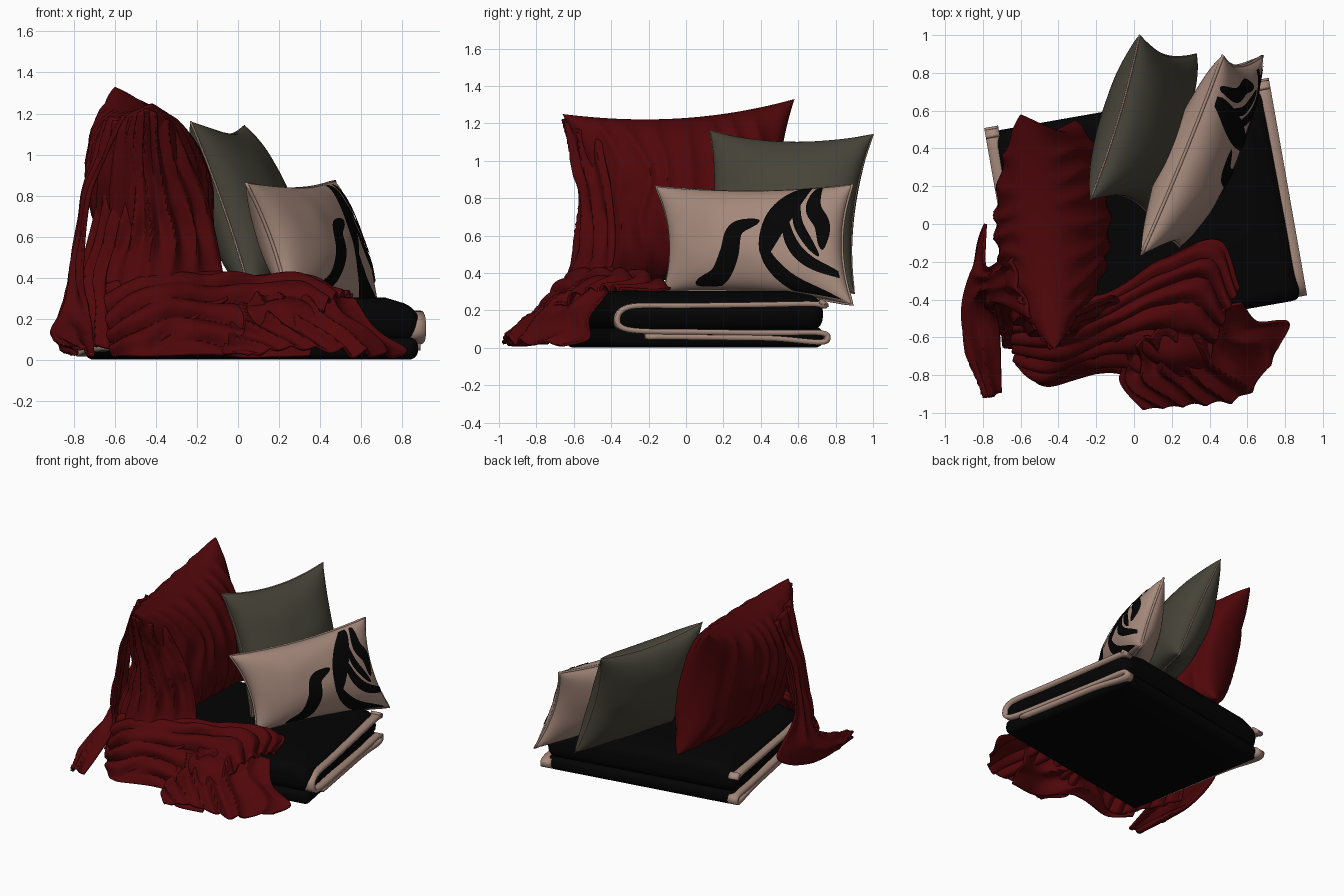
import bpy, bmesh, math
from mathutils import Vector, Matrix, noise

old = bpy.data.objects.get("Cube")
if old:
    bpy.data.objects.remove(old, do_unlink=True)


def material(name, rgb):
    m = bpy.data.materials.new(name)
    m.use_nodes = True
    m.diffuse_color = (*rgb, 1)
    bsdf = m.node_tree.nodes["Principled BSDF"]
    bsdf.inputs["Base Color"].default_value = (*rgb, 1)
    bsdf.inputs["Roughness"].default_value = 0.9
    return m


RED = material("deep red", (0.08, 0.002, 0.003))
BEIGE = material("warm beige", (0.38, 0.25, 0.20))
OLIVE = material("olive grey", (0.062, 0.058, 0.04))
BLACK = material("soft black", (0.001, 0.001, 0.001))


def finish(name, bm, mat, angle=50):
    mesh = bpy.data.meshes.new(name)
    bm.to_mesh(mesh)
    bm.free()
    ob = bpy.data.objects.new(name, mesh)
    bpy.context.collection.objects.link(ob)
    mesh.materials.append(mat)
    bpy.ops.object.select_all(action='DESELECT')
    ob.select_set(True)
    bpy.context.view_layer.objects.active = ob
    bpy.ops.object.shade_smooth_by_angle(angle=math.radians(angle))
    return ob


def grid(bm, fn, nu, nv, flip=False):
    """Quad grid from a function of (s, t) in 0..1."""
    vs = [[bm.verts.new(fn(i / nu, j / nv)) for j in range(nv + 1)] for i in range(nu + 1)]
    for i in range(nu):
        for j in range(nv):
            q = [vs[i][j], vs[i + 1][j], vs[i + 1][j + 1], vs[i][j + 1]]
            bm.faces.new(q[::-1] if flip else q)


def spline(pts, t):
    """Smooth curve through points."""
    n = len(pts) - 1
    k = min(int(t * n), n - 1)
    f = t * n - k
    b, c = pts[k], pts[k + 1]
    a = pts[k - 1] if k else b * 2 - c
    d = pts[k + 2] if k + 2 <= n else c * 2 - b
    return 0.5 * (2 * b + (c - a) * f + (2 * a - 5 * b + 4 * c - d) * f ** 2
                  + (3 * b - a - 3 * c + d) * f ** 3)


def cloth(name, rows, mat, nu, nv, folds=0, amp=0.0, crumple=0.0, thick=0.014):
    """Sheet lofted through rows of points, with folds running from row to row."""
    rows = [[Vector(p) for p in r] for r in rows]

    def base(s, t):
        return spline([spline(r, t) for r in rows], s)

    def fn(s, t):
        p = base(s, t)
        if not amp:
            return p
        e = 0.01
        n = (base(min(s + e, 1), t) - base(max(s - e, 0), t)).cross(
            base(s, min(t + e, 1)) - base(s, max(t - e, 0))).normalized()
        phase = folds * t * math.pi + 0.8 * math.sin(4 * s) + 1.5 * noise.noise(p * 2.5)
        wave = (1 - 2 * abs(math.sin(phase))) * (0.7 + noise.noise(p * 4))
        rim = min(1, 0.35 + 6 * min(t, 1 - t))
        p = p + n * rim * (amp * wave + crumple * noise.noise(p * 5))
        p.z = max(p.z, 0.012)
        return p

    bm = bmesh.new()
    grid(bm, fn, nu, nv)
    ob = finish(name, bm, mat)
    mod = ob.modifiers.new("thickness", 'SOLIDIFY')
    mod.thickness = thick
    mod.offset = 0
    return ob


def pillow_surface(ft, bt, bb, fb, thick, pinch, ripple=0.0):
    """Point on a cushion: u runs front to back, v bottom to top, side is +1 or -1."""
    ft, bt, bb, fb = map(Vector, (ft, bt, bb, fb))
    normal = (bt - ft).cross(ft - fb).normalized()

    def fn(u, v, side, lift=0.0):
        a = (u * (1 - pinch * (1 - v * v)) + 1) / 2
        b = (v * (1 - pinch * (1 - u * u)) + 1) / 2
        p = fb.lerp(bb, a).lerp(ft.lerp(bt, a), b)
        bulge = max(0, (1 - u * u) * (1 - v * v))
        h = thick * bulge ** 0.43 + lift
        crease = abs(math.sin(13 * u + 2 * noise.noise(Vector((u * 2, v * 1.5, side)))))
        h += ripple * (0.5 - crease) * min(1, bulge * 5)
        h += 0.012 * noise.noise(p * 5) * bulge ** 0.5
        return p + normal * h * side
    return fn


def pillow(name, surf, mat, res=56):
    bm = bmesh.new()
    for side in (1, -1):
        grid(bm, lambda s, t: surf(math.sin((s - 0.5) * math.pi),
                                   math.sin((t - 0.5) * math.pi), side),
             res, res, side < 0)
    bmesh.ops.remove_doubles(bm, verts=bm.verts, dist=0.0008)
    return finish(name, bm, mat, 70)


def piping(name, surf, mat, radius):
    cu = bpy.data.curves.new(name, 'CURVE')
    cu.dimensions = '3D'
    cu.bevel_depth = radius
    cu.bevel_resolution = 1
    sp = cu.splines.new('POLY')
    n = 20
    edge = [-1 + 2 * i / n for i in range(n)]
    loop = ([(e, 1) for e in edge] + [(1, -e) for e in edge]
            + [(-e, -1) for e in edge] + [(-1, e) for e in edge])
    sp.points.add(len(loop) - 1)
    for pt, (u, v) in zip(sp.points, loop):
        pt.co = (*surf(u, v, 1), 1)
    sp.use_cyclic_u = True
    cu.materials.append(mat)
    bpy.context.collection.objects.link(bpy.data.objects.new(name, cu))


# Folded blanket: two soft slabs sagging at the ends, and a beige binding along the folds
place = Matrix.Translation((0.065, 0.045, 0)) @ Matrix.Rotation(math.radians(10), 4, 'Z')
for name, z, size, bev, sag in (
        ("blanket_upper_fold", 0.195, (1.49, 1.16, 0.22), 0.08, 0.3),
        ("blanket_lower_fold", 0.056, (1.46, 1.16, 0.11), 0.045, 0.0)):
    bm = bmesh.new()
    bmesh.ops.create_cube(bm, size=1)
    bmesh.ops.scale(bm, vec=size, verts=bm.verts)
    bmesh.ops.bevel(bm, geom=bm.edges[:], offset=bev, segments=5, profile=0.5, affect='EDGES')
    for side in (1, -1):
        bmesh.ops.bisect_plane(bm, geom=bm.verts[:] + bm.edges[:] + bm.faces[:],
                               plane_co=(side * 0.57, 0, 0), plane_no=(1, 0, 0))
    for v in bm.verts:
        if v.co.z > 0:
            v.co.z -= sag * max(0, abs(v.co.x) - 0.57)
    bmesh.ops.translate(bm, vec=(0, 0, z), verts=bm.verts)
    finish(name, bm, BLACK).matrix_world = place

fold_path = [(0.55, 0.25), (0.58, 0.225), (0.5, 0.235), (0.2, 0.23), (-0.2, 0.225), (-0.48, 0.22),
             (-0.55, 0.155), (-0.48, 0.095), (-0.1, 0.085), (0.3, 0.08), (0.55, 0.08),
             (0.59, 0.05), (0.54, 0.03), (0.3, 0.05), (0.0, 0.055), (-0.4, 0.06)]
for side, label in ((1, "left"), (-1, "right")):
    rows = [[(side * x, y, z) for y, z in fold_path] for x in (0.69, 0.765)]
    cloth("blanket_binding_" + label, rows, BEIGE, 2, 100, thick=0.028).matrix_world = place

# Cushions
red = pillow_surface((-0.42, -0.66, 1.25), (-0.6, 0.58, 1.33), (-0.31, 0.55, 0.31),
                     (-0.38, -0.52, 0.3), 0.3, 0.13, 0.026)
pillow("wrapped_cushion", red, RED, 90)

olive = pillow_surface((-0.23, 0.13, 1.16), (0.03, 1.0, 1.14), (0.33, 0.9, 0.29),
                       (0.07, 0.06, 0.29), 0.19, 0.13)
pillow("olive_cushion", olive, OLIVE)
piping("olive_cushion_piping", olive, BEIGE, 0.005)

beige = pillow_surface((0.04, -0.16, 0.86), (0.47, 0.89, 0.87), (0.68, 0.89, 0.23),
                       (0.24, -0.12, 0.3), 0.17, 0.11)
pillow("beige_cushion", beige, BEIGE)
piping("beige_cushion_piping", beige, BEIGE, 0.009)

# Feather motif laid on the beige cushion: path in (y, z) and half width
feathers = [
    ([(0.0, 0.29), (0.14, 0.33), (0.22, 0.45), (0.27, 0.6), (0.41, 0.66)], 0.05),
    ([(0.64, 0.89), (0.56, 0.76), (0.49, 0.62), (0.42, 0.44)], 0.062),
    ([(0.69, 0.89), (0.7, 0.75), (0.76, 0.65), (0.76, 0.52)], 0.038),
    ([(0.55, 0.7), (0.6, 0.53), (0.69, 0.44), (0.86, 0.4)], 0.035),
    ([(0.42, 0.53), (0.47, 0.4), (0.58, 0.31), (0.82, 0.26)], 0.042),
    ([(0.61, 0.8), (0.63, 0.66), (0.69, 0.55), (0.74, 0.48)], 0.025)]
bm = bmesh.new()
for k, (path, width) in enumerate(feathers):
    pts = [Vector(((y - 0.32) / 0.52, (z - 0.58) / 0.31)) for y, z in path]

    def feather(s, t):
        p = spline(pts, s)
        d = spline(pts, min(s + 0.02, 1)) - spline(pts, max(s - 0.02, 0))
        across = Vector((-d.y * 0.31, d.x * 0.52)).normalized()
        w = width * (math.sin(math.pi * s) ** 0.6 + 0.12) * (2 * t - 1)
        q = p + Vector((across.x * w / 0.52, across.y * w / 0.31))
        u, v = (max(-0.97, min(0.97, c)) for c in q)
        return beige(u, v, 1, 0.007 + 0.0004 * k)
    grid(bm, feather, 28, 8)
finish("feather_motif", bm, BLACK)

# Red throw: front drape, hanging tail, sweep across the blanket and spread on the ground
cloth("throw_front_drape", [
    [(-0.62, -0.32, 1.16), (-0.53, -0.54, 1.18), (-0.43, -0.66, 1.22), (-0.3, -0.45, 1.1)],
    [(-0.68, -0.27, 0.8), (-0.54, -0.47, 0.8), (-0.38, -0.56, 0.82), (-0.15, -0.4, 0.78)],
    [(-0.76, -0.28, 0.42), (-0.63, -0.5, 0.42), (-0.4, -0.6, 0.46), (-0.08, -0.4, 0.44)],
    [(-0.8, -0.42, 0.08), (-0.65, -0.66, 0.06), (-0.45, -0.82, 0.05), (-0.05, -0.6, 0.3)]],
    RED, 60, 110, folds=8, amp=0.022, crumple=0.02)

cloth("throw_hanging_tail", [
    [(-0.64, -0.12, 1.13), (-0.63, -0.25, 1.17), (-0.55, -0.5, 1.19)],
    [(-0.75, -0.22, 0.82), (-0.75, -0.31, 0.82), (-0.71, -0.42, 0.83)],
    [(-0.79, -0.2, 0.45), (-0.81, -0.33, 0.42), (-0.76, -0.46, 0.42)],
    [(-0.79, 0.0, 0.2), (-0.87, -0.36, 0.22), (-0.73, -0.48, 0.26)],
    [(-0.85, -0.32, 0.06), (-0.89, -0.6, 0.12), (-0.71, -0.6, 0.16)],
    [(-0.8, -0.9, 0.02), (-0.77, -0.92, 0.06), (-0.7, -0.89, 0.02)]],
    RED, 70, 40, folds=3, amp=0.014, crumple=0.015)

cloth("throw_sweep", [
    [(-0.62, -0.45, 0.42), (-0.64, -0.58, 0.3), (-0.63, -0.68, 0.15), (-0.61, -0.74, 0.02)],
    [(-0.38, -0.4, 0.46), (-0.38, -0.58, 0.42), (-0.4, -0.75, 0.25), (-0.46, -0.86, 0.02)],
    [(-0.12, -0.36, 0.36), (-0.15, -0.5, 0.4), (-0.18, -0.66, 0.27), (-0.2, -0.78, 0.02)],
    [(0.15, -0.18, 0.32), (0.12, -0.36, 0.4), (0.06, -0.58, 0.3), (-0.04, -0.8, 0.02)],
    [(0.45, -0.09, 0.31), (0.38, -0.28, 0.38), (0.27, -0.58, 0.32), (0.12, -0.95, 0.02)],
    [(0.56, -0.34, 0.31), (0.5, -0.45, 0.32), (0.42, -0.65, 0.25), (0.35, -0.94, 0.02)]],
    RED, 120, 90, folds=6, amp=0.028, crumple=0.035)

cloth("throw_spread", [
    [(-0.08, -0.7, 0.12), (0.02, -0.62, 0.26), (0.25, -0.5, 0.33), (0.57, -0.42, 0.3)],
    [(-0.07, -0.76, 0.08), (0.08, -0.7, 0.2), (0.35, -0.62, 0.27), (0.66, -0.52, 0.16)],
    [(-0.07, -0.84, 0.03), (0.1, -0.82, 0.16), (0.42, -0.74, 0.18), (0.82, -0.52, 0.05)],
    [(0.05, -0.98, 0.02), (0.26, -0.95, 0.05), (0.58, -0.92, 0.05), (0.77, -0.66, 0.02)]],
    RED, 70, 110, folds=7, amp=0.026, crumple=0.035)
